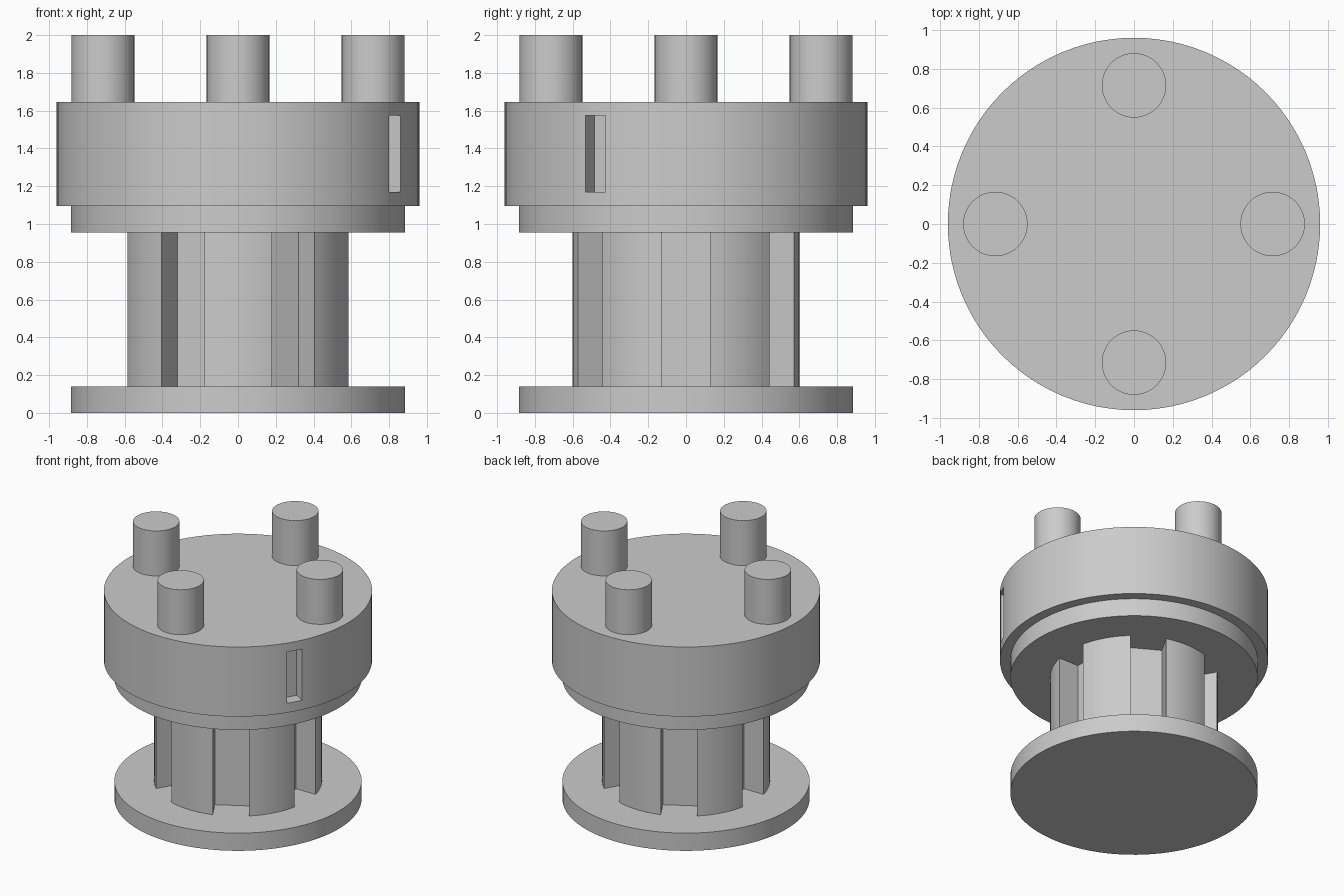
import bpy, bmesh
from math import sin, cos, radians, pi
from mathutils import Vector

cube = bpy.data.objects.get("Cube")
if cube:
    bpy.data.objects.remove(cube, do_unlink=True)

# Single grey material
grey = bpy.data.materials.new("plain grey")
grey.use_nodes = True
colour = (0.6, 0.6, 0.6, 1)
grey.diffuse_color = colour
grey.node_tree.nodes["Principled BSDF"].inputs["Base Color"].default_value = colour


def prism(name, outline, z0, z1):
    """Extrude a counter-clockwise xy outline from z0 up to z1."""
    bm = bmesh.new()
    face = bm.faces.new([bm.verts.new((x, y, z0)) for x, y in outline])
    top = bmesh.ops.extrude_face_region(bm, geom=[face], use_keep_orig=True)["geom"]
    bmesh.ops.translate(bm, vec=(0, 0, z1 - z0),
                        verts=[g for g in top if isinstance(g, bmesh.types.BMVert)])
    bmesh.ops.recalc_face_normals(bm, faces=bm.faces)
    mesh = bpy.data.meshes.new(name)
    bm.to_mesh(mesh)
    bm.free()
    mesh.materials.append(grey)
    obj = bpy.data.objects.new(name, mesh)
    bpy.context.collection.objects.link(obj)
    return obj


def smooth(obj):
    bpy.ops.object.select_all(action='DESELECT')
    obj.select_set(True)
    bpy.context.view_layer.objects.active = obj
    bpy.ops.object.shade_smooth_by_angle(angle=radians(30))


def circle(radius, cx=0, cy=0, sides=96):
    return [(cx + radius * cos(2 * pi * i / sides), cy + radius * sin(2 * pi * i / sides))
            for i in range(sides)]


# Flanges
smooth(prism("base_flange", circle(0.885), 0, 0.14))
smooth(prism("upper_flange", circle(0.885), 0.955, 1.095))

# Core: six curved teeth separated by straight-sided slots
TEETH, CORE_R, FLOOR_R, HALF = 6, 0.6, 0.416, radians(17.5)
slot_half = CORE_R * sin(pi / TEETH - HALF)
outline = []
for t in range(TEETH):
    mid = -pi / 2 + t * 2 * pi / TEETH
    outline += [(CORE_R * cos(mid + HALF * k / 6), CORE_R * sin(mid + HALF * k / 6))
                for k in range(-6, 7)]
    a = mid + pi / TEETH
    for side in (-slot_half, slot_half):
        outline.append((FLOOR_R * cos(a) - side * sin(a), FLOOR_R * sin(a) + side * cos(a)))
smooth(prism("slotted_core", outline, 0.14, 0.955))

# Head with one rectangular notch cut in its side
head = prism("head", circle(0.96), 1.095, 1.645)
out = Vector((cos(radians(-30)), sin(radians(-30))))
across = Vector((-out.y, out.x))
corners = [out * r + across * w for r, w in
           ((0.866, -0.06), (1.1, -0.06), (1.1, 0.06), (0.866, 0.06))]
cutter = prism("notch_cutter", [tuple(c) for c in corners], 1.17, 1.575)
cutter.hide_render = True
cut = head.modifiers.new("notch", 'BOOLEAN')
cut.operation = 'DIFFERENCE'
cut.solver = 'EXACT'
cut.object = cutter
bpy.context.view_layer.objects.active = head
bpy.ops.object.modifier_apply(modifier=cut.name)
bpy.data.objects.remove(cutter, do_unlink=True)
smooth(head)

# Four pins on top
for label, x, y in (("left", 1, 0), ("back", 0, 1), ("right", -1, 0), ("front", 0, -1)):
    smooth(prism(label + "_pin", circle(0.166, x * 0.715, y * 0.715, 48), 1.645, 2.0))
